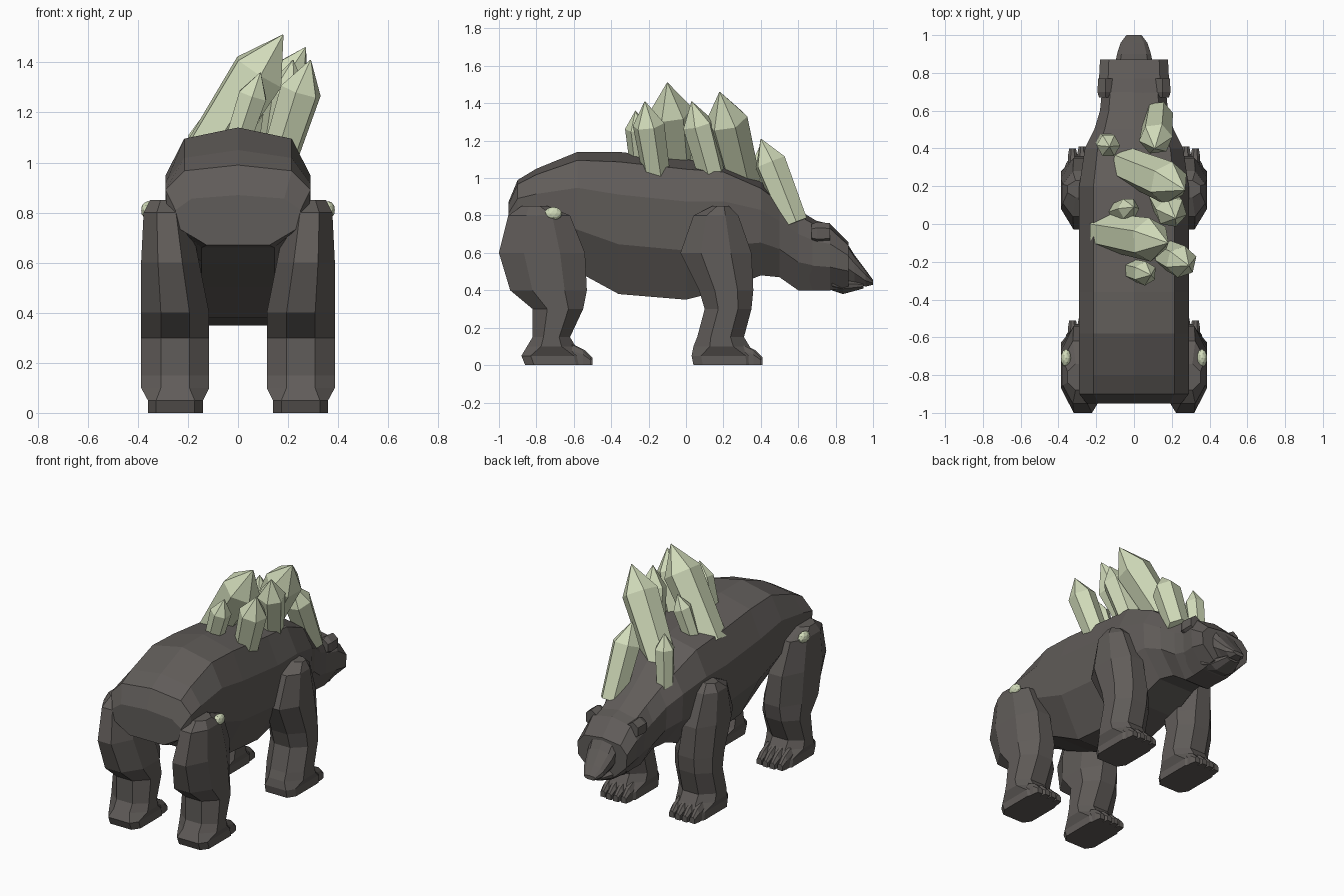
import bpy, bmesh, math
from mathutils import Vector

cube = bpy.data.objects.get("Cube")
if cube:
    bpy.data.objects.remove(cube, do_unlink=True)


def material(name, rgb):
    mat = bpy.data.materials.new(name)
    mat.use_nodes = True
    mat.diffuse_color = (*rgb, 1)
    shader = next(node for node in mat.node_tree.nodes if node.type == 'BSDF_PRINCIPLED')
    shader.inputs["Base Color"].default_value = (*rgb, 1)
    shader.inputs["Roughness"].default_value = 0.9
    return mat


FUR = material("dark grey fur", (0.118, 0.107, 0.1))
CRYSTAL = material("pale green crystal", (0.64, 0.71, 0.49))


def finish(name, bm, mat):
    bmesh.ops.recalc_face_normals(bm, faces=bm.faces)
    mesh = bpy.data.meshes.new(name)
    bm.to_mesh(mesh)
    bm.free()
    mesh.materials.append(mat)
    part = bpy.data.objects.new(name, mesh)
    bpy.context.collection.objects.link(part)


def loft(name, rings, mat):
    """Skin a list of equal-length point rings and cap both ends."""
    bm = bmesh.new()
    loops = [[bm.verts.new(point) for point in ring] for ring in rings]
    for lower, upper in zip(loops, loops[1:]):
        for i in range(len(lower)):
            bm.faces.new((lower[i - 1], lower[i], upper[i], upper[i - 1]))
    bm.faces.new(loops[0])
    bm.faces.new(loops[-1])
    finish(name, bm, mat)


def hexagon(turn=0.0):
    angles = [math.tau * k / 6 + turn for k in range(6)]
    return [(math.cos(angle), math.sin(angle)) for angle in angles]


def body_ring(y, top, bottom, width):
    """Faceted barrel section: ridge, shoulders, flanks and narrow belly."""
    height = top - bottom
    half = [(width * across, bottom + height * up)
            for across, up in ((0.74, 0.93), (1, 0.7), (0.97, 0.35), (0.5, 0))]
    outline = [(0, top)] + half + [(-x, z) for x, z in reversed(half)]
    return [(x, y, z) for x, z in outline]


# Body parts as stations along the spine: position, top, bottom, half width
body_parts = {
    "torso": [
        (-0.95, 0.87, 0.67, 0.25), (-0.9, 0.99, 0.66, 0.29),
        (-0.8, 1.05, 0.6, 0.29), (-0.58, 1.14, 0.5, 0.29),
        (-0.36, 1.14, 0.38, 0.29), (0, 1.1, 0.35, 0.29),
        (0.2, 1.08, 0.4, 0.29), (0.4, 0.98, 0.48, 0.26),
        (0.5, 0.9, 0.47, 0.21), (0.6, 0.83, 0.4, 0.18), (0.7, 0.77, 0.4, 0.17)],
    "head": [(0.66, 0.78, 0.4, 0.17), (0.77, 0.755, 0.4, 0.185), (0.87, 0.655, 0.42, 0.18)],
    "snout": [(0.85, 0.67, 0.45, 0.1), (0.9, 0.59, 0.44, 0.09),
              (0.96, 0.51, 0.42, 0.07), (1, 0.455, 0.43, 0.04)],
    "jaw": [(0.78, 0.47, 0.4, 0.12), (0.84, 0.46, 0.38, 0.09), (0.95, 0.44, 0.41, 0.05)],
}
for name, stations in body_parts.items():
    loft(name, [body_ring(*station) for station in stations], FUR)


def leg_ring(side, z, back, front):
    """Chamfered box section, squarer at the foot and narrower at the top."""
    square = 0.7 if z < 0.1 else 0.42
    inner = 0.14 if z < 0.1 else 0.115 + 0.2 * max(0, z - 0.4)
    outer = 0.36 if z < 0.1 else 0.387 - max(0, z - 0.78) * 0.5
    middle, half = (inner + outer) / 2, (outer - inner) / 2
    centre, depth = (back + front) / 2, (front - back) / 2
    quarter = [(1, square), (square, 1)]
    shape = quarter + [(-u, v) for u, v in reversed(quarter)]
    shape += [(-u, -v) for u, v in shape]
    return [(side * (middle + half * u), centre + depth * v, z) for u, v in shape]


def toe_ring(x, y, width, top):
    outline = [(-1, 0), (1, 0), (1, 0.7), (0.4, 1), (-0.4, 1), (-1, 0.7)]
    return [(x + width * u, y, top * v) for u, v in outline]


# Back and front edges of the legs at shared heights
heights = [0, 0.05, 0.1, 0.15, 0.3, 0.4, 0.6, 0.8, 0.85]
legs = {
    "front": ([0.04, 0.03, 0.04, 0.06, 0.1, 0.07, -0.03, 0.04, 0.14],
              [0.37, 0.37, 0.34, 0.31, 0.35, 0.36, 0.35, 0.28, 0.23]),
    "rear": ([-0.86, -0.88, -0.85, -0.82, -0.82, -0.94, -1, -0.95, -0.88],
             [-0.54, -0.55, -0.59, -0.62, -0.55, -0.53, -0.54, -0.62, -0.74]),
}

for side, label in ((1, "left"), (-1, "right")):
    # Legs with four toes each
    for place, (backs, fronts) in legs.items():
        loft(f"{label}_{place}_leg",
             [leg_ring(side, *edges) for edges in zip(heights, backs, fronts)], FUR)
        for k in range(4):
            x = side * (0.175 + 0.05 * k)
            tip = fronts[0] + 0.045 - 0.01 * abs(k - 1.5)
            loft(f"{label}_{place}_toe_{k + 1}", [
                toe_ring(x, tip - 0.1, 0.025, 0.11),
                toe_ring(x, tip - 0.04, 0.025, 0.08),
                toe_ring(x, tip, 0.018, 0.04)], FUR)

    # Ear lying against the corner of the head
    loft(label + "_ear", [
        [(side * (0.15 + 0.05 * size * u), y, 0.705 + 0.06 * size * v)
         for u, v in hexagon(0.5)]
        for y, size in ((0.67, 0.8), (0.7, 1), (0.77, 0.9))], FUR)

    # Small crystal knob on the hip
    bm = bmesh.new()
    bmesh.ops.create_icosphere(bm, subdivisions=2, radius=0.04)
    bmesh.ops.scale(bm, verts=bm.verts, vec=(0.7, 1.2, 0.9))
    bmesh.ops.translate(bm, verts=bm.verts, vec=(side * 0.36, -0.71, 0.81))
    finish(label + "_hip_crystal", bm, CRYSTAL)


def crystal(name, base, tip):
    """Tilted six-sided shard that swells to a shoulder, then a point."""
    base, tip = Vector(base), Vector(tip)
    axis = tip - base
    turn = axis.to_track_quat('Z', 'Y')
    radius = axis.length * 0.185
    loft(name, [
        [base + axis * along + turn @ Vector((u, v, 0)) * radius * swell
         for u, v in hexagon(0.25)]
        for along, swell in ((0, 0.85), (0.72, 1), (1, 0.02))], CRYSTAL)


# Crystal cluster on the back, leaning to the left side: base and tip
shards = [
    ((-0.16, -0.04, 0.98), (0.18, -0.1, 1.51)),
    ((-0.04, 0.31, 0.94), (0.27, 0.18, 1.46)),
    ((0.15, -0.15, 0.97), (0.29, -0.22, 1.41)),
    ((0.14, 0.15, 0.97), (0.22, 0.03, 1.41)),
    ((-0.02, -0.24, 1.03), (0.09, -0.27, 1.36)),
    ((-0.1, 0.06, 1), (0, 0.09, 1.3)),
    ((0.13, 0.58, 0.76), (0.11, 0.4, 1.21)),
    ((-0.15, 0.43, 0.86), (-0.13, 0.41, 1.2)),
]
for number, (base, tip) in enumerate(shards, 1):
    crystal(f"back_crystal_{number}", base, tip)
